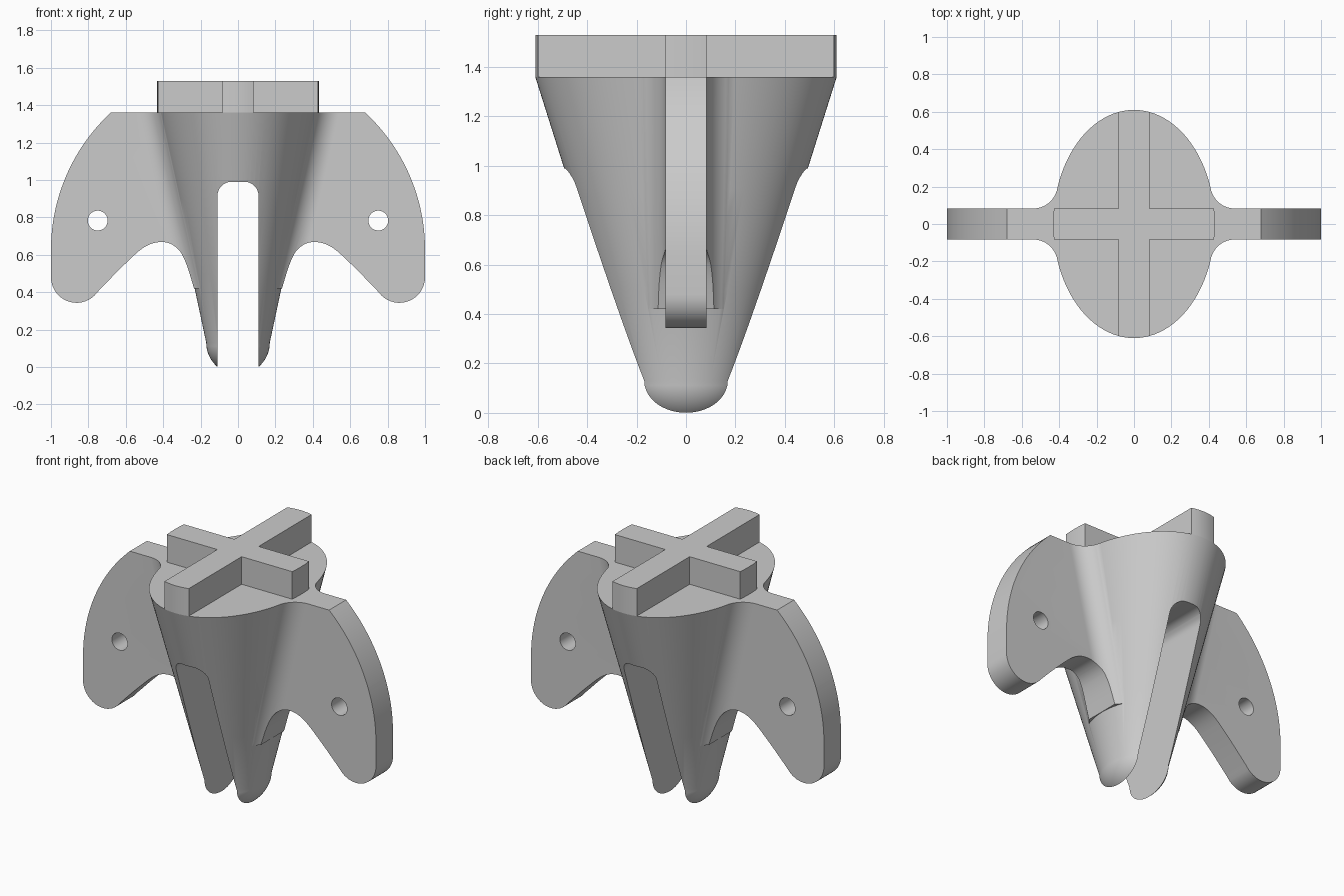
import bpy
import bmesh
from math import sin, cos, pi, sqrt

cube = bpy.data.objects.get("Cube")
if cube:
    bpy.data.objects.remove(cube, do_unlink=True)

grey = bpy.data.materials.new("plain grey")
grey.use_nodes = True
colour = (0.6, 0.6, 0.6, 1)
grey.diffuse_color = colour
grey.node_tree.nodes["Principled BSDF"].inputs["Base Color"].default_value = colour

TOP, LOW, HALF, FILLET, SEG = 1.36, 0.13, 0.083, 0.13, 96


def loft(name, rings):
    """Skin a stack of equal-length closed rings and cap both ends."""
    bm = bmesh.new()
    rows = [[bm.verts.new(p) for p in ring] for ring in rings]
    for a, b in zip(rows, rows[1:]):
        for i in range(len(a)):
            j = (i + 1) % len(a)
            bm.faces.new((a[i], a[j], b[j], b[i]))
    bm.faces.new(rows[0])
    bm.faces.new(rows[-1])
    bmesh.ops.recalc_face_normals(bm, faces=bm.faces)
    mesh = bpy.data.meshes.new(name)
    bm.to_mesh(mesh)
    bm.free()
    mesh.materials.append(grey)
    ob = bpy.data.objects.new(name, mesh)
    bpy.context.collection.objects.link(ob)
    return ob


def combine(ob, other, operation):
    """Apply a boolean and discard the second object."""
    mod = ob.modifiers.new("bool", 'BOOLEAN')
    mod.operation, mod.object, mod.solver = operation, other, 'EXACT'
    bpy.context.view_layer.objects.active = ob
    bpy.ops.object.modifier_apply(modifier=mod.name)
    bpy.data.objects.remove(other, do_unlink=True)


def arc(cx, cy, r, start, end, n):
    return [(cx + r * cos(start + (end - start) * i / n),
             cy + r * sin(start + (end - start) * i / n)) for i in range(n + 1)]


def radii(z):
    t = (z - LOW) / (TOP - LOW)
    return 0.17 + 0.262 * t, 0.222 + 0.388 * t


def ellipse(rx, ry, z):
    return [(rx * cos(2 * pi * i / SEG), ry * sin(2 * pi * i / SEG), z)
            for i in range(SEG)]


def through_y(name, outline, depth=1.0):
    return loft(name, [[(x, y, z) for x, z in outline] for y in (-depth, depth)])


def spline(points, n=6):
    """Catmull-Rom curve through the inner points."""
    out = []
    for a, b, c, d in zip(points, points[1:], points[2:], points[3:]):
        for i in range(n):
            t = i / n
            out.append(tuple(0.5 * (2 * q + (r - p) * t
                                    + (2 * p - 5 * q + 4 * r - s) * t * t
                                    + (3 * q - p - 3 * r + s) * t ** 3)
                             for p, q, r, s in zip(a, b, c, d)))
    return out


def fin_section(z, side):
    """Horizontal slice of a fin whose root flares into the body."""
    rx, ry = radii(z)

    def contact(t):
        nx, ny = cos(t) / rx, sin(t) / ry
        k = sqrt(nx * nx + ny * ny)
        return rx * cos(t), ry * sin(t), nx / k, ny / k

    lo, hi = 0.0, pi / 2
    for _ in range(40):
        mid = (lo + hi) / 2
        px, py, nx, ny = contact(mid)
        if py + FILLET * ny < HALF + FILLET:
            lo = mid
        else:
            hi = mid
    cx, cy = px + FILLET * nx, HALF + FILLET
    half = [(0.06, py - 0.03), (px - 0.004, py - 0.002)]
    n = 12
    for i in range(1, n + 1):
        # blend from the body contact direction to straight down
        f = i / n
        dx, dy = -nx * (1 - f), -ny * (1 - f) - f
        k = sqrt(dx * dx + dy * dy)
        half.append((cx + FILLET * dx / k, cy + FILLET * dy / k))
    half.append((1.2, HALF))
    loop = half + [(x, -y) for x, y in reversed(half)]
    return [(side * x, y, z) for x, y in loop]


# Tapered body with a rounded nose at the bottom
rings = [ellipse(0.17 * cos(a), 0.222 * cos(a), LOW - 0.17 * sin(a))
         for a in [pi / 2 * i / 14 for i in range(13, 0, -1)]]
rings += [ellipse(*radii(z), z) for z in (LOW, 0.5, 0.9, TOP)]
body = loft("body", rings)

# Curved fins, trimmed to their side outline
outline = [(0.0, 1.5)] + arc(0, 0.627, 1.0, 1.06, 0, 32)
outline += arc(0.863, 0.48, 0.137, 0, -0.75 * pi, 16)
outline += spline([(0.80, 0.35), (0.75, 0.402), (0.61, 0.545), (0.497, 0.643),
                   (0.40, 0.668), (0.325, 0.635), (0.28, 0.56),
                   (0.235, 0.42), (0.20, 0.30)])
outline += [(0.235, 0.42), (0.0, 0.42)]
for side in (1, -1):
    fin = loft("fin", [fin_section(z, side)
                       for z in (0.3, 0.45, 0.6, 0.75, 0.95, 1.15, TOP)])
    combine(fin, through_y("fin_outline", [(side * x, z) for x, z in outline]),
            'INTERSECT')
    combine(fin, through_y("fin_hole", arc(side * 0.75, 0.783, 0.053,
                                           0, 2 * pi * 31 / 32, 31)), 'DIFFERENCE')
    combine(body, fin, 'UNION')

# Rounded slot splitting the lower body into two prongs
slot = [(-0.11, -0.3), (0.11, -0.3)]
slot += arc(0.035, 0.915, 0.075, 0, pi / 2, 8)
slot += arc(-0.035, 0.915, 0.075, pi / 2, pi, 8)
combine(body, through_y("slot", slot), 'DIFFERENCE')

# Raised cross on top, its ends following the body rim
w = HALF
plus = [(w, w), (w, 1), (-w, 1), (-w, w), (-1, w), (-1, -w),
        (-w, -w), (-w, -1), (w, -1), (w, -w), (1, -w), (1, w)]
cross = loft("cross", [[(x, y, z) for x, y in plus] for z in (TOP, 1.53)])
rim = loft("rim", [ellipse(*radii(TOP), z) for z in (1.2, 1.7)])
combine(cross, rim, 'INTERSECT')

for ob in (body, cross):
    bpy.ops.object.select_all(action='DESELECT')
    ob.select_set(True)
    bpy.context.view_layer.objects.active = ob
    bpy.ops.object.shade_smooth_by_angle(angle=pi / 6)
